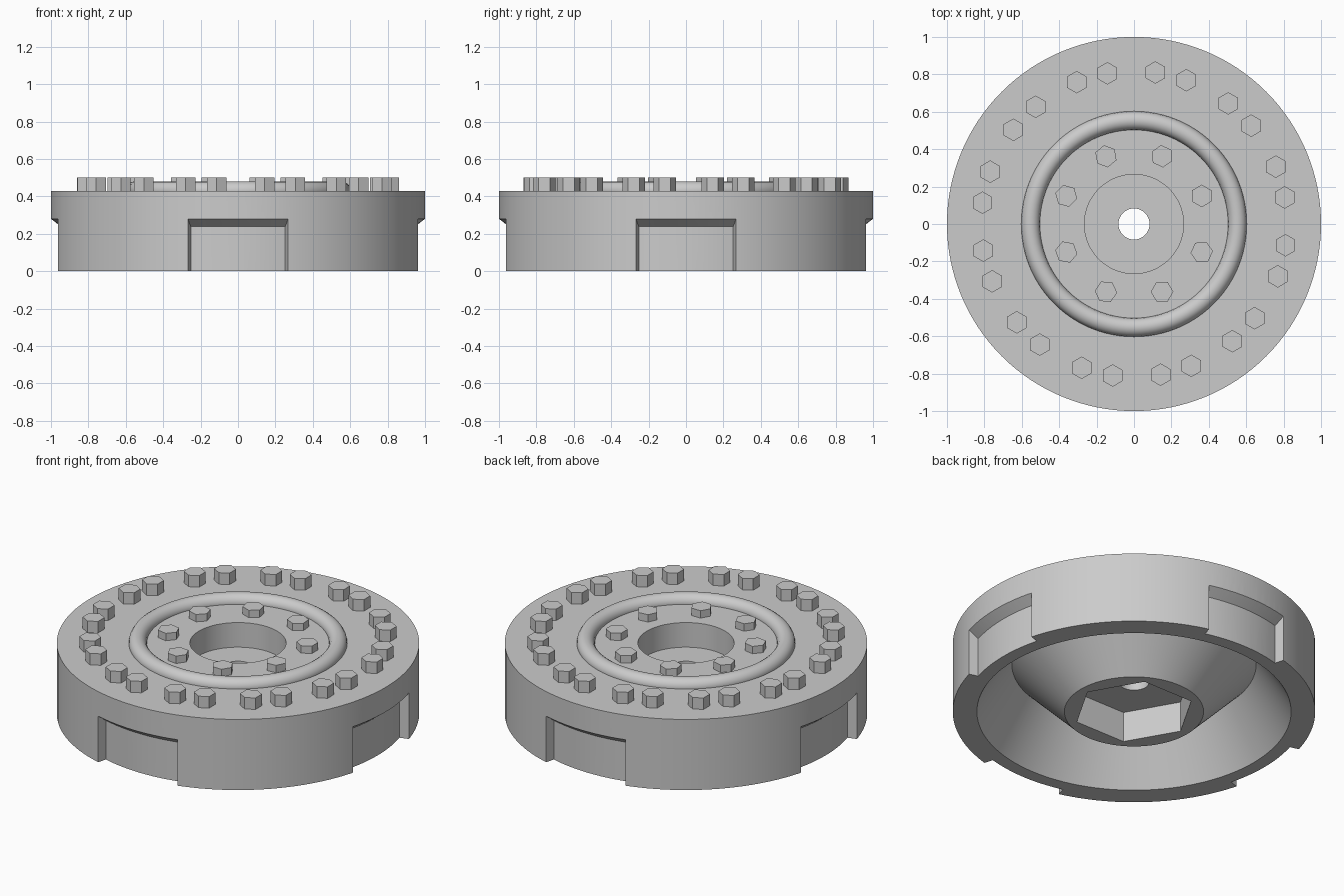
import bpy, bmesh
from math import pi, cos, sin, radians

if "Cube" in bpy.data.objects:
    bpy.data.objects.remove(bpy.data.objects["Cube"])

metal = bpy.data.materials.new("grey_metal")
metal.use_nodes = True
GREY = (0.6, 0.6, 0.6, 1)
metal.diffuse_color = GREY
metal.node_tree.nodes["Principled BSDF"].inputs["Base Color"].default_value = GREY


def make_object(name, bm):
    bmesh.ops.recalc_face_normals(bm, faces=bm.faces)
    mesh = bpy.data.meshes.new(name)
    bm.to_mesh(mesh)
    bm.free()
    obj = bpy.data.objects.new(name, mesh)
    mesh.materials.append(metal)
    bpy.context.collection.objects.link(obj)
    return obj


def sweep(name, profile, start, end, steps):
    """Turn a closed (radius, z) profile around the z axis."""
    bm = bmesh.new()
    full = end - start > 2 * pi - 0.001
    rings = []
    for i in range(steps if full else steps + 1):
        a = start + (end - start) * i / steps
        rings.append([bm.verts.new((r * cos(a), r * sin(a), z)) for r, z in profile])
    pairs = list(zip(rings, rings[1:]))
    if full:
        pairs.append((rings[-1], rings[0]))
    else:
        bm.faces.new(rings[0])
        bm.faces.new(rings[-1])
    n = len(profile)
    for p, q in pairs:
        for j in range(n):
            k = (j + 1) % n
            bm.faces.new((p[j], p[k], q[k], q[j]))
    return make_object(name, bm)


def prism(name, radius, low, high, x=0, y=0, turn=0):
    """Upright hexagonal prism."""
    bm = bmesh.new()
    bottom = bm.faces.new([bm.verts.new((x + radius * cos(turn + i * pi / 3),
                                         y + radius * sin(turn + i * pi / 3), low))
                           for i in range(6)])
    top = bmesh.ops.extrude_face_region(bm, geom=[bottom])["geom"]
    bmesh.ops.translate(bm, vec=(0, 0, high - low),
                        verts=[g for g in top if isinstance(g, bmesh.types.BMVert)])
    return make_object(name, bm)


def select(obj):
    bpy.ops.object.select_all(action="DESELECT")
    obj.select_set(True)
    bpy.context.view_layer.objects.active = obj


def cut(obj, cutter):
    cutter.hide_render = True
    select(obj)
    mod = obj.modifiers.new("cut", "BOOLEAN")
    mod.operation = "DIFFERENCE"
    mod.solver = "EXACT"
    mod.object = cutter
    bpy.ops.object.modifier_apply(modifier=mod.name)
    bpy.data.objects.remove(cutter)


# Turned body: top recess, bore, hollow underside with conical hub
body = sweep("wheel_body", [(0.083, 0), (0.083, 0.28), (0.265, 0.28), (0.265, 0.43),
                            (1, 0.43), (1, 0), (0.867, 0), (0.674, 0.3), (0.384, 0)],
             0, 2 * pi, 128)

# Four bevelled notches in the side wall
for i in range(4):
    mid = i * pi / 2
    half = radians(15.5)
    cut(body, sweep("notch_cutter", [(0.945, -0.1), (0.945, 0.238), (1, 0.28),
                                     (1.05, 0.318), (1.05, -0.1)],
                    mid - half, mid + half, 12))

# Hexagonal socket under the hub
cut(body, prism("socket_cutter", 0.335, -0.1, 0.185))

# Raised round ring on the top
ring = sweep("raised_ring", [(0.553 + 0.05 * cos(i * pi / 8), 0.43 + 0.05 * sin(i * pi / 8))
                             for i in range(16)], 0, 2 * pi, 96)

for obj in (body, ring):
    select(obj)
    bpy.ops.object.shade_smooth_by_angle(angle=radians(28))

# Outer bolts in twelve pairs
for i in range(12):
    for side in (-1, 1):
        a = radians(16 + 30 * i + 6 * side)
        prism("outer_bolt", 0.06, 0.42, 0.5, 0.818 * cos(a), 0.818 * sin(a), pi / 6)

# Inner bolts, evenly spaced and lower
for i in range(8):
    a = radians(22.5 + 45 * i)
    prism("inner_bolt", 0.06, 0.42, 0.475, 0.392 * cos(a), 0.392 * sin(a), pi / 6 + i * pi / 36)
